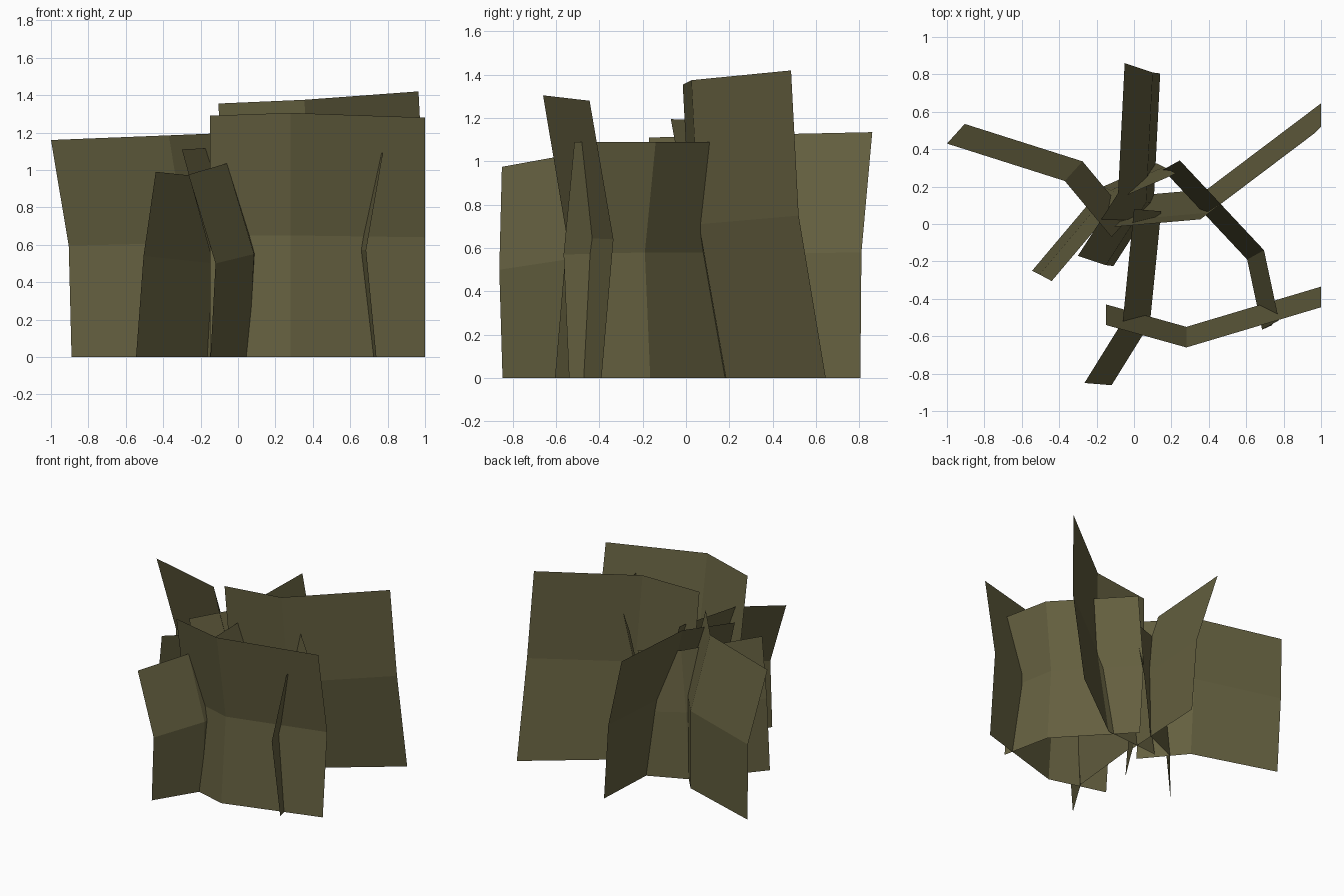
import bpy

# One dark olive colour for the whole grass clump
mat = bpy.data.materials.new("dark olive")
mat.diffuse_color = (0.127, 0.115, 0.05, 1)


def blade_sheet(name, top, mid_shift, base_shift, mid_z):
    """Folded 2x2 sheet: top edge points, swept down to mid and ground rows."""
    verts = []
    for i, (x, y, z) in enumerate(top):
        verts.append((x + base_shift[0], y + base_shift[1], 0))
        verts.append((x + mid_shift[0], y + mid_shift[1], mid_z[i]))
        verts.append((x, y, z))
    faces = []
    for c in range(2):
        for r in range(2):
            a = c * 3 + r
            faces.append((a, a + 3, a + 4, a + 1))
    mesh = bpy.data.meshes.new(name)
    mesh.from_pydata(verts, [], faces)
    mesh.materials.append(mat)
    ob = bpy.data.objects.new(name, mesh)
    bpy.context.collection.objects.link(ob)
    return ob


# Wide front sheet
blade_sheet("front_sheet",
            [(-0.15, -0.54, 1.29), (0.28, -0.66, 1.305), (1.0, -0.445, 1.28)],
            (0, 0.11), (0, 0.055), (0.65, 0.65, 0.64))
# Tall sheet at the back right
blade_sheet("back_right_sheet",
            [(-0.105, -0.015, 1.355), (0.355, 0.025, 1.375), (0.965, 0.485, 1.42)],
            (0.035, 0.035), (0.035, 0.16), (0.69, 0.71, 0.75))
# Left sheet
blade_sheet("left_sheet",
            [(-1.0, 0.43, 1.16), (-0.37, 0.23, 1.185), (-0.12, -0.07, 1.195)],
            (0.095, 0.105), (0.11, 0.085), (0.595, 0.61, 0.62))
# Rear sheet
blade_sheet("rear_sheet",
            [(-0.05, 0.86, 1.135), (-0.085, 0.165, 1.12), (-0.30, -0.17, 1.11)],
            (0.15, -0.05), (0.19, -0.055), (0.58, 0.57, 0.56))
# Front left sheet
blade_sheet("front_left_sheet",
            [(-0.44, -0.305, 0.99), (-0.06, 0.145, 0.95), (0.225, 0.27, 0.92)],
            (-0.065, 0.035), (-0.105, 0.055), (0.54, 0.50, 0.48))
# Middle front sheet
blade_sheet("middle_front_sheet",
            [(-0.265, -0.85, 0.975), (-0.06, -0.52, 1.035), (0.0, 0.08, 1.095)],
            (0.145, -0.012), (0.118, 0.003), (0.50, 0.55, 0.60))
# Right side sheet
blade_sheet("right_side_sheet",
            [(0.775, -0.515, 1.09), (0.695, -0.14, 1.09), (0.245, 0.34, 1.09)],
            (-0.09, -0.05), (-0.035, -0.025), (0.57, 0.58, 0.58))
